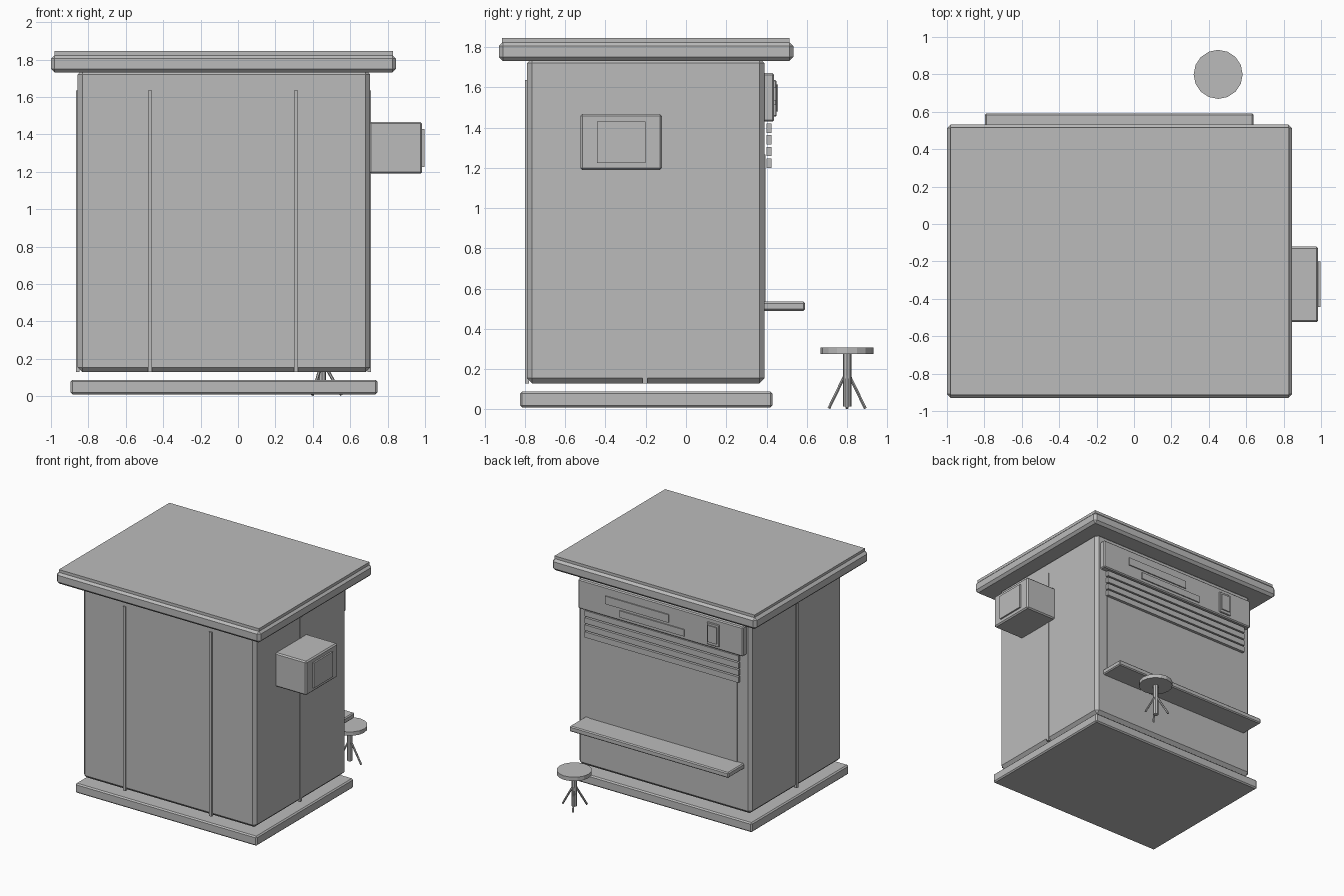
import bpy, math
from mathutils import Vector

if "Cube" in bpy.data.objects:
    bpy.data.objects.remove(bpy.data.objects["Cube"])

grey = bpy.data.materials.new("plain_grey")
grey.diffuse_color = (0.5, 0.5, 0.5, 1)
grey.use_nodes = True
grey.node_tree.nodes["Principled BSDF"].inputs["Base Color"].default_value = grey.diffuse_color


def box(name, x, y, z, bevel=0.0):
    """Box from (min, max) ranges, with an optional one-step chamfer."""
    bpy.ops.mesh.primitive_cube_add(size=1, location=[(a + b) / 2 for a, b in (x, y, z)])
    o = bpy.context.object
    o.name = name
    o.scale = [b - a for a, b in (x, y, z)]
    bpy.ops.object.transform_apply(location=False, rotation=False, scale=True)
    o.data.materials.append(grey)
    if bevel:
        m = o.modifiers.new("chamfer", 'BEVEL')
        m.width = bevel
        m.segments = 1
    return o


def rod(name, p, q, r, sides):
    """Cylinder between two points."""
    p, q = Vector(p), Vector(q)
    bpy.ops.mesh.primitive_cylinder_add(vertices=sides, radius=r, depth=(q - p).length,
                                        location=(p + q) / 2)
    o = bpy.context.object
    o.name = name
    o.rotation_euler = (q - p).to_track_quat('Z', 'Y').to_euler()
    o.data.materials.append(grey)
    return o


# Main booth
box("base_slab", (-0.895, 0.745), (-0.825, 0.43), (0.01, 0.088), 0.01)
box("booth_body", (-0.857, 0.707), (-0.79, 0.39), (0.13, 1.745), 0.025)
box("roof_slab", (-1.0, 0.845), (-0.93, 0.533), (1.73, 1.825), 0.02)
box("roof_cap", (-0.98, 0.828), (-0.913, 0.515), (1.81, 1.845))

# Raised wall seams
for i, x in enumerate((-0.47, 0.31)):
    box(f"front_seam_{i}", (x - 0.011, x + 0.011), (-0.8, -0.78), (0.13, 1.635))
for side, x in (("left", -0.857), ("right", 0.702)):
    box(f"{side}_seam", (x - 0.01, x + 0.01), (-0.215, -0.19), (0.13, 1.635))

# Side unit with its panel
box("side_unit", (0.7, 0.985), (-0.525, -0.12), (1.19, 1.467), 0.01)
box("side_unit_panel", (0.98, 0.998), (-0.443, -0.2), (1.225, 1.43))

# Serving side: sign board, bars and switch
box("sign_board", (-0.82, 0.67), (0.38, 0.438), (1.43, 1.67), 0.008)
box("sign_bar_upper", (-0.155, 0.42), (0.43, 0.447), (1.535, 1.6))
box("sign_bar_lower", (-0.295, 0.29), (0.43, 0.447), (1.46, 1.515))
box("switch_plate", (-0.61, -0.5), (0.43, 0.449), (1.455, 1.635), 0.004)
box("switch_key", (-0.595, -0.515), (0.44, 0.458), (1.48, 1.615))

# Shutter slats, window and counter
for i in range(4):
    z = 1.2 + i * 0.058
    box(f"shutter_slat_{i}", (-0.77, 0.62), (0.4, 0.424), (z, z + 0.046))
box("service_window", (-0.74, 0.6), (0.38, 0.396), (0.52, 1.265))
box("counter", (-0.797, 0.64), (0.38, 0.592), (0.49, 0.535), 0.008)

# Stool
sx, sy = 0.45, 0.8
rod("stool_seat", (sx, sy, 0.275), (sx, sy, 0.307), 0.131, 16)
rod("stool_stem", (sx, sy, 0.015), (sx, sy, 0.28), 0.021, 8)
for i in range(3):
    a = i * math.tau / 3
    c, s = math.cos(a), math.sin(a)
    rod(f"stool_leg_{i}", (sx + 0.012 * c, sy + 0.012 * s, 0.17),
        (sx + 0.104 * c, sy + 0.104 * s, 0.006), 0.008, 6)
